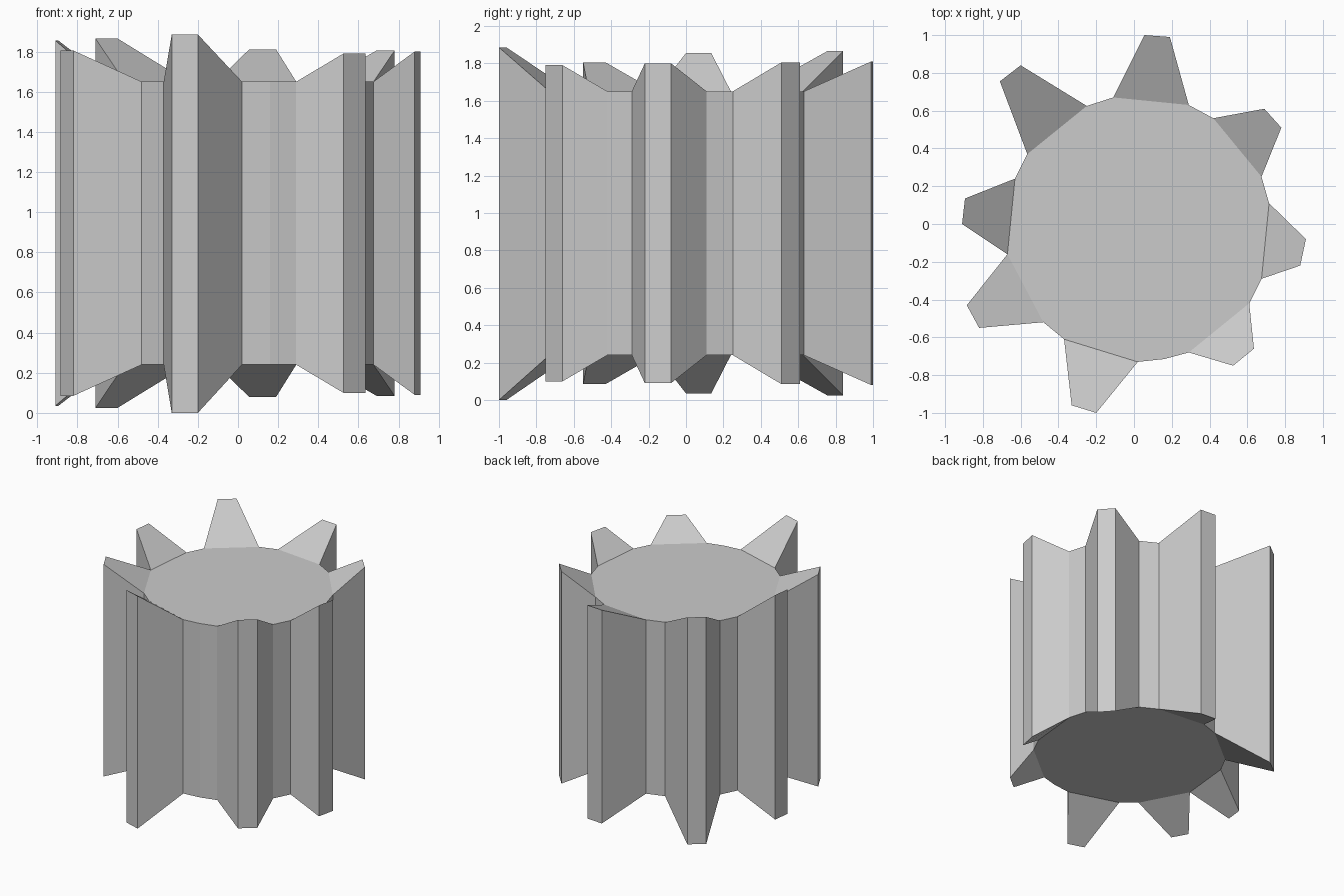
import bpy, bmesh

if "Cube" in bpy.data.objects:
    bpy.data.objects.remove(bpy.data.objects["Cube"])

LOW, HIGH = 0.24, 1.65

# Each tooth, counterclockwise: root, tip, tip, root, then tip bottom and top heights
teeth = [
    ((0.675, -0.29), (0.88, -0.22), (0.91, -0.08), (0.715, 0.11), 0.09, 1.80),
    ((0.675, 0.25), (0.78, 0.51), (0.69, 0.61), (0.42, 0.56), 0.085, 1.805),
    ((0.29, 0.63), (0.19, 0.99), (0.055, 1.0), (-0.11, 0.67), 0.08, 1.81),
    ((-0.25, 0.625), (-0.60, 0.84), (-0.71, 0.755), (-0.565, 0.37), 0.025, 1.865),
    ((-0.63, 0.24), (-0.895, 0.135), (-0.91, 0.0), (-0.67, -0.16), 0.035, 1.855),
    ((-0.67, -0.16), (-0.885, -0.43), (-0.82, -0.55), (-0.48, -0.52), 0.085, 1.805),
    ((-0.37, -0.61), (-0.33, -0.96), (-0.20, -1.0), (0.02, -0.73), 0.0, 1.885),
    ((0.29, -0.68), (0.525, -0.75), (0.635, -0.66), (0.61, -0.42), 0.10, 1.79),
]

bm = bmesh.new()


def column(p, low, high):
    return bm.verts.new((*p, low)), bm.verts.new((*p, high))


# Flared teeth: sloped ends, remembering the root columns for the core
outline, core = [], []
for i, (r0, t0, t1, r1, low, high) in enumerate(teeth):
    if i == 7:  # extra corner on the core between two teeth
        extra = column((0.16, -0.715), LOW, HIGH)
        outline.append(extra)
        core.append(extra)
    shared = i > 0 and r0 == teeth[i - 1][3]
    a = core[-1] if shared else column(r0, LOW, HIGH)
    b, c = column(t0, low, high), column(t1, low, high)
    d = column(r1, LOW, HIGH)
    bm.faces.new([v[1] for v in (a, b, c, d)])
    bm.faces.new([v[0] for v in (d, c, b, a)])
    outline += [b, c, d] if shared else [a, b, c, d]
    core += [d] if shared else [a, d]

# Side walls around the whole outline
for p, q in zip(outline, outline[1:] + outline[:1]):
    bm.faces.new((p[0], q[0], q[1], p[1]))

# Flat end caps of the core
bm.faces.new([v[1] for v in core])
bm.faces.new([v[0] for v in reversed(core)])
bm.normal_update()

mesh = bpy.data.meshes.new("toothed_drum")
bm.to_mesh(mesh)
bm.free()
bpy.context.collection.objects.link(bpy.data.objects.new("toothed_drum", mesh))
